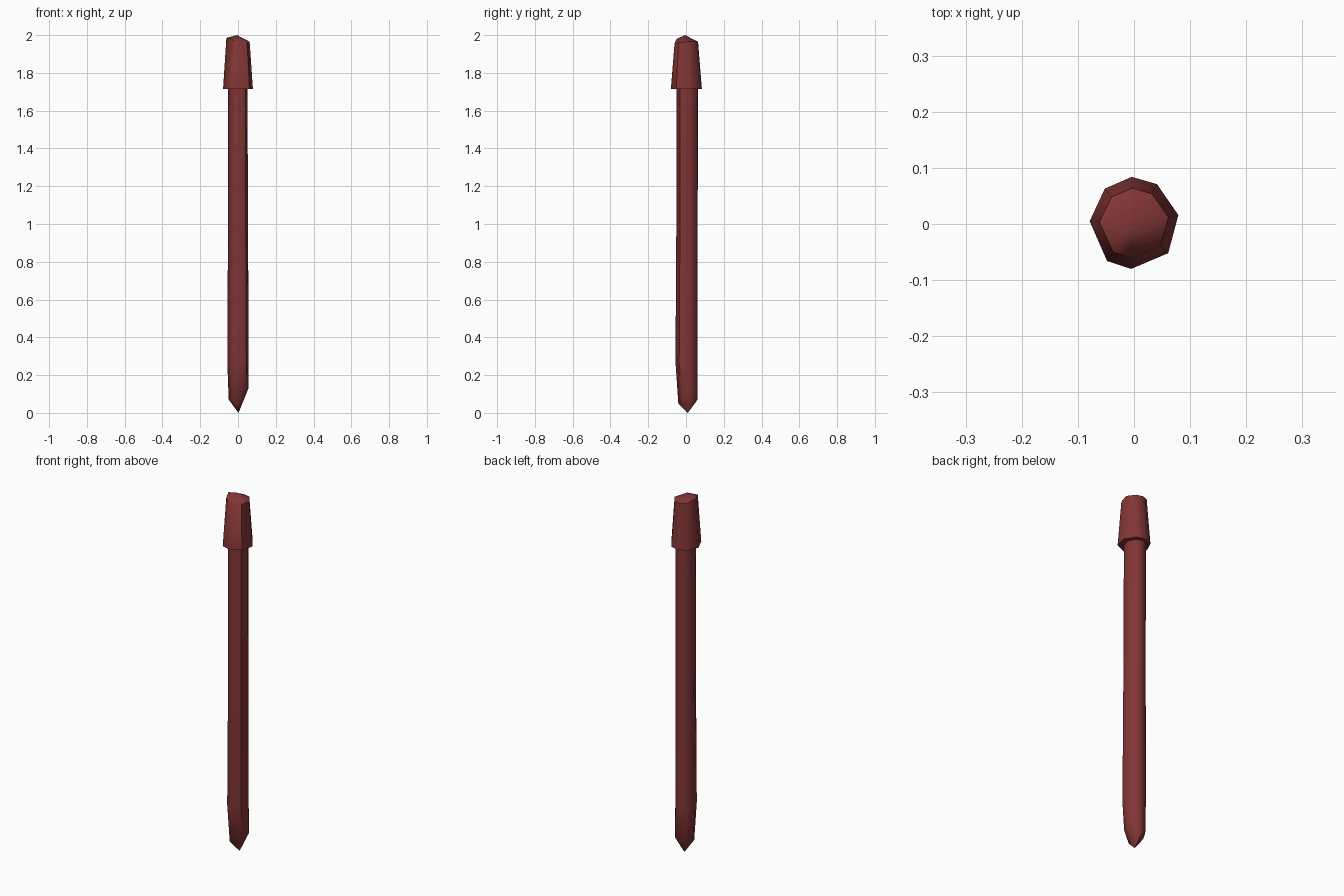
import bpy, bmesh
from math import radians

if "Cube" in bpy.data.objects:
    bpy.data.objects.remove(bpy.data.objects["Cube"])

mat = bpy.data.materials.new("dark_red")
mat.diffuse_color = (0.22, 0.035, 0.035, 1)
mat.use_nodes = True
mat.node_tree.nodes["Principled BSDF"].inputs["Base Color"].default_value = mat.diffuse_color

# Irregular eight-sided outline shared by both parts
OUTLINE = [(-0.004, 0.084), (-0.052, 0.063), (-0.079, 0.005), (-0.048, -0.066),
           (-0.005, -0.080), (0.061, -0.052), (0.079, 0.016), (0.041, 0.071)]


def ring(sx, sy, zs, dx=0.0, dy=0.0):
    """Scaled copy of the outline at one height, or a height per corner."""
    if not isinstance(zs, (list, tuple)):
        zs = [zs] * len(OUTLINE)
    return [(x * sx + dx, y * sy + dy, z) for (x, y), z in zip(OUTLINE, zs)]


def loft(name, rings, bottom=None, top=None):
    """Skin the rings; close each end with a tip point or a flat face."""
    bm = bmesh.new()
    loops = [[bm.verts.new(p) for p in r] for r in rings]
    n = len(OUTLINE)
    for a, b in zip(loops, loops[1:]):
        for i in range(n):
            j = (i + 1) % n
            bm.faces.new((a[i], a[j], b[j], b[i]))
    for loop, tip in ((loops[0], bottom), (loops[-1], top)):
        if tip is None:
            bm.faces.new(loop)
        else:
            v = bm.verts.new(tip)
            for i in range(n):
                bm.faces.new((loop[i], loop[(i + 1) % n], v))
    bmesh.ops.recalc_face_normals(bm, faces=bm.faces)
    me = bpy.data.meshes.new(name)
    bm.to_mesh(me)
    bm.free()
    me.materials.append(mat)
    ob = bpy.data.objects.new(name, me)
    bpy.context.collection.objects.link(ob)
    bpy.context.view_layer.objects.active = ob
    ob.select_set(True)
    bpy.ops.object.shade_smooth_by_angle(angle=radians(50))
    ob.select_set(False)


# Shaft: slightly crooked, with an uneven pointed foot
loft("shaft", [
    ring(0.66, 0.62, [0.07, 0.08, 0.07, 0.06, 0.05, 0.10, 0.13, 0.09], 0.003, 0.009),
    ring(0.72, 0.71, 0.27, 0.0, 0.001),
    ring(0.67, 0.69, 1.0, 0.0, 0.004),
    ring(0.65, 0.69, 1.73, -0.001, 0.005),
], bottom=(0.003, 0.010, 0.0))

# Cap: flared head with a shallow faceted peak
loft("cap", [
    ring(1.0, 1.0, 1.715),
    ring(0.78, 0.76, [1.965, 1.97, 1.985, 1.98, 1.955, 1.96, 1.965, 1.965]),
], top=(-0.005, -0.005, 2.0))
